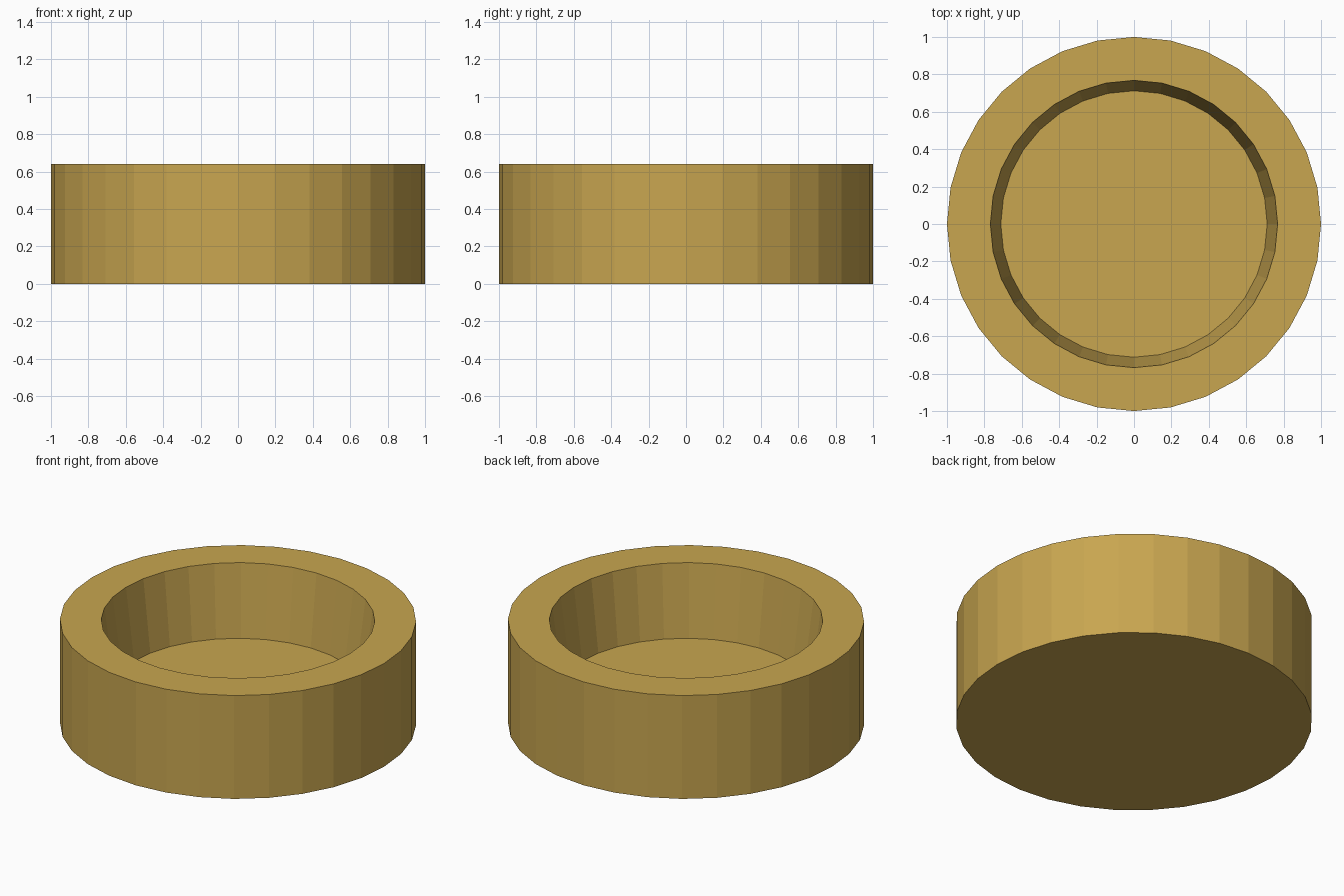
import bpy
import bmesh
from math import cos, sin, tau

if "Cube" in bpy.data.objects:
    bpy.data.objects.remove(bpy.data.objects["Cube"])

SIDES = 32


def ring(bm, radius, z):
    return [bm.verts.new((radius * cos(tau * i / SIDES), radius * sin(tau * i / SIDES), z))
            for i in range(SIDES)]


# Round dish: (radius, height) profile from underside, over the rim, to the floor
profile = [(1.0, 0.0), (1.0, 0.64), (0.768, 0.64), (0.712, 0.197)]

bm = bmesh.new()
rings = [ring(bm, r, z) for r, z in profile]
for a, b in zip(rings, rings[1:]):
    for i in range(SIDES):
        j = (i + 1) % SIDES
        bm.faces.new((a[i], a[j], b[j], b[i]))

# Underside and inner floor
bm.faces.new(rings[0][::-1])
bm.faces.new(rings[-1])
bmesh.ops.recalc_face_normals(bm, faces=bm.faces[:])

mesh = bpy.data.meshes.new("round_dish")
bm.to_mesh(mesh)
bm.free()
dish = bpy.data.objects.new("round_dish", mesh)
bpy.context.collection.objects.link(dish)

# Ochre material
ochre = bpy.data.materials.new("ochre")
ochre.diffuse_color = (0.58, 0.38, 0.08, 1.0)
ochre.use_nodes = True
ochre.node_tree.nodes["Principled BSDF"].inputs["Base Color"].default_value = ochre.diffuse_color
mesh.materials.append(ochre)
